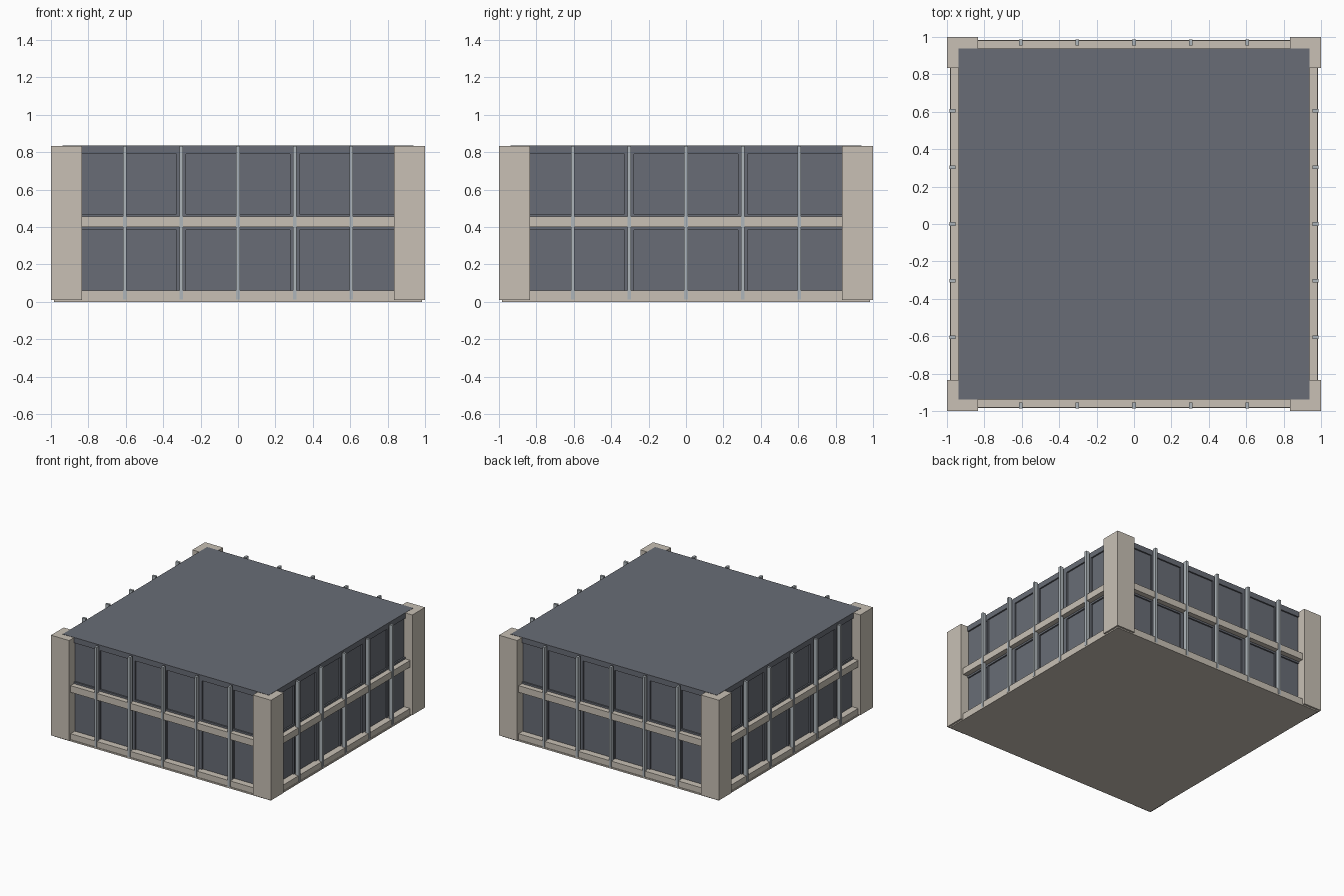
import bpy
from math import pi
from mathutils import Matrix, Vector

if "Cube" in bpy.data.objects:
    bpy.data.objects.remove(bpy.data.objects["Cube"])


def material(name, color):
    m = bpy.data.materials.new(name)
    m.use_nodes = True
    m.diffuse_color = (*color, 1)
    m.node_tree.nodes["Principled BSDF"].inputs["Base Color"].default_value = (*color, 1)
    return m


STONE = material("warm stone", (0.58, 0.53, 0.46))
GLASS = material("slate glass", (0.14, 0.152, 0.18))
METAL = material("pale metal", (0.42, 0.46, 0.49))


def box(name, low, high, mat, turn=0):
    """Box between two corners, turned about the z axis by quarter turns."""
    low, high = Vector(low), Vector(high)
    bpy.ops.mesh.primitive_cube_add(size=1)
    ob = bpy.context.object
    ob.name = name
    ob.data.transform(Matrix.Rotation(turn * pi / 2, 4, "Z")
                      @ Matrix.Translation((low + high) / 2)
                      @ Matrix.Diagonal((*(high - low), 1)))
    ob.data.materials.append(mat)
    return ob


# Floor, glazed core and roof
box("base_slab", (-0.985, -0.985, 0), (0.985, 0.985, 0.012), STONE)
box("glass_core", (-0.925, -0.925, 0.012), (0.925, 0.925, 0.8), GLASS)
box("roof", (-0.937, -0.937, 0.79), (0.937, 0.937, 0.835), GLASS)

# Four identical sides
for turn, side in enumerate(("front", "left", "back", "right")):
    box(side + "_sill", (-0.9, -0.98, 0.012), (0.9, -0.92, 0.06), STONE, turn)
    box(side + "_ledge", (-0.9, -0.98, 0.4), (0.9, -0.92, 0.455), STONE, turn)
    box(side + "_spandrel", (-0.9, -0.937, 0.385), (0.9, -0.92, 0.47), GLASS, turn)
    for i in range(-2, 3):
        x = i * 0.303
        w = 0.025 if abs(i) == 1 else 0.008
        box(side + "_window_post", (x - w, -0.937, 0.05), (x + w, -0.92, 0.8), GLASS, turn)
        box(side + "_mullion", (x - 0.01, -0.986, 0.012), (x + 0.01, -0.954, 0.833),
            METAL, turn)
    # Corner pillar
    box(side + "_pillar", (0.835, -1, 0.01), (1, -0.835, 0.833), STONE, turn)
